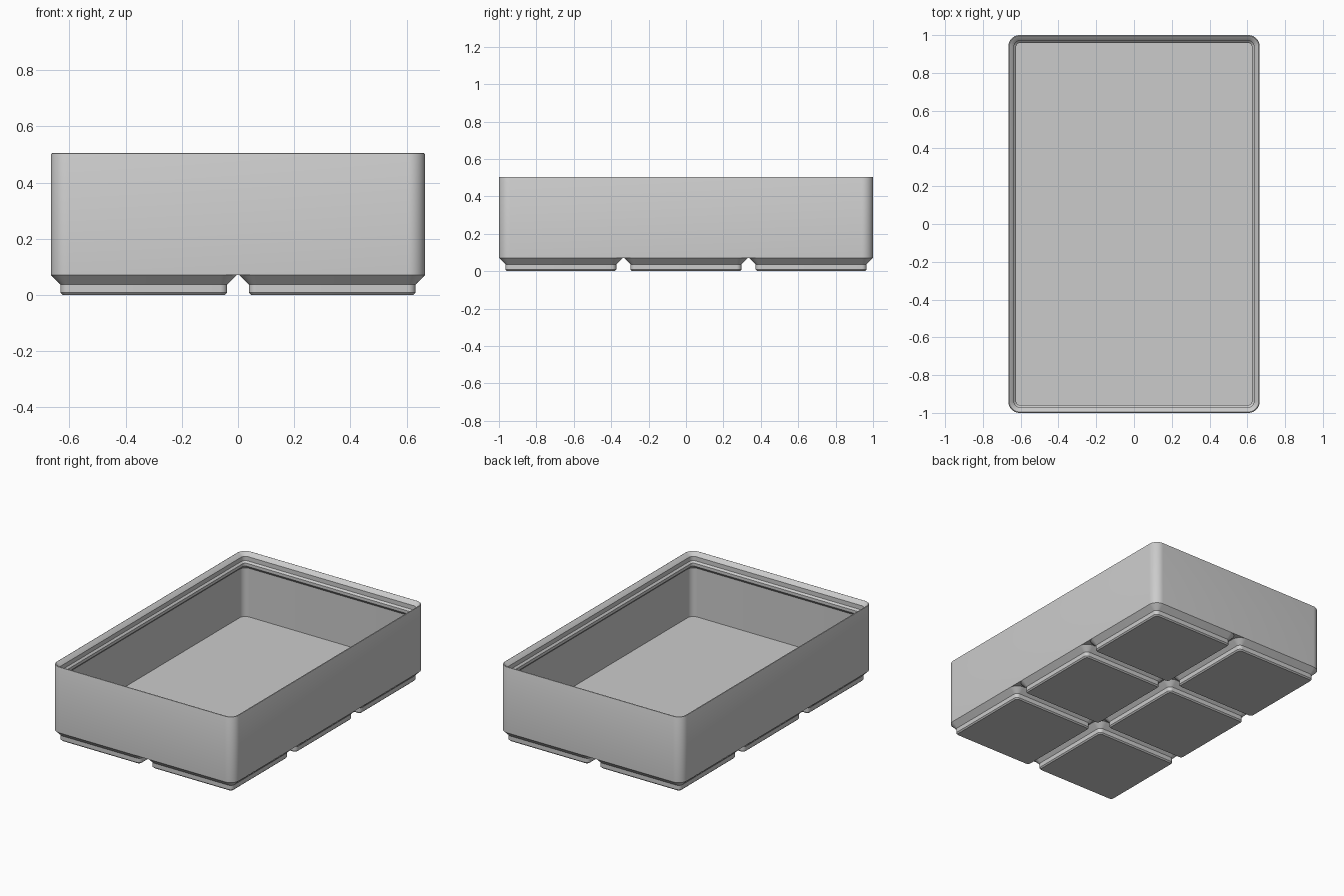
import bpy
import bmesh
import math

if "Cube" in bpy.data.objects:
    bpy.data.objects.remove(bpy.data.objects["Cube"])

HALF_X, HALF_Y, HEIGHT = 0.665, 1.0, 0.505
CELL, CELL_HALF = 0.6693, 0.3307      # foot pitch and half width at the top
RADIUS, FOOT_TOP, FLOOR = 0.06, 0.071, 0.079
CORNER_STEPS = 10

grey = bpy.data.materials.new("plain grey")
grey.diffuse_color = (0.6, 0.6, 0.6, 1)
grey.use_nodes = True
grey.node_tree.nodes["Principled BSDF"].inputs["Base Color"].default_value = grey.diffuse_color


def ring(bm, hx, hy, inset, z):
    """Rounded rectangle pulled inward by inset, at height z."""
    r = RADIUS - inset
    verts = []
    for i, (sx, sy) in enumerate([(1, 1), (-1, 1), (-1, -1), (1, -1)]):
        cx, cy = sx * (hx - RADIUS), sy * (hy - RADIUS)
        for k in range(CORNER_STEPS + 1):
            a = math.pi / 2 * (i + k / CORNER_STEPS)
            verts.append(bm.verts.new((cx + r * math.cos(a), cy + r * math.sin(a), z)))
    return verts


def loft(name, hx, hy, profile, cap_end, location=(0, 0, 0)):
    """Sweep a profile of (inset, z) points around a rounded rectangle."""
    bm = bmesh.new()
    rings = [ring(bm, hx, hy, inset, z) for inset, z in profile]
    n = len(rings[0])
    for low, high in zip(rings, rings[1:]):
        for j in range(n):
            k = (j + 1) % n
            bm.faces.new((low[j], low[k], high[k], high[j]))
    bm.faces.new(rings[0][::-1])
    if cap_end:
        bm.faces.new(rings[-1])
    mesh = bpy.data.meshes.new(name)
    bm.to_mesh(mesh)
    bm.free()
    mesh.materials.append(grey)
    obj = bpy.data.objects.new(name, mesh)
    obj.location = location
    bpy.context.collection.objects.link(obj)
    bpy.ops.object.select_all(action='DESELECT')
    obj.select_set(True)
    bpy.context.view_layer.objects.active = obj
    bpy.ops.object.shade_smooth_by_angle(angle=math.radians(30))
    return obj


# Tray: outer wall, rounded rim, stepped stacking lip, inner wall, floor
tray_profile = [
    (0.0, FOOT_TOP), (0.0, HEIGHT - 0.005),
    (0.0015, HEIGHT - 0.0015), (0.005, HEIGHT), (0.0085, HEIGHT - 0.0015),
    (0.030, 0.481), (0.030, 0.4526), (0.0414, 0.4415),
    (0.0414, 0.422), (0.019, 0.400), (0.019, FLOOR),
]
loft("tray", HALF_X, HALF_Y, tray_profile, True)

# Feet: one stepped pad under each cell of the 2 x 3 grid
foot_profile = [(0.0423, 0.0), (0.0343, 0.008), (0.0343, 0.0367), (0.0, FOOT_TOP)]
for col in range(2):
    for row in range(3):
        loft(f"foot_{col + 1}_{row + 1}", CELL_HALF, CELL_HALF, foot_profile, False,
             ((col - 0.5) * CELL, (row - 1) * CELL, 0))
